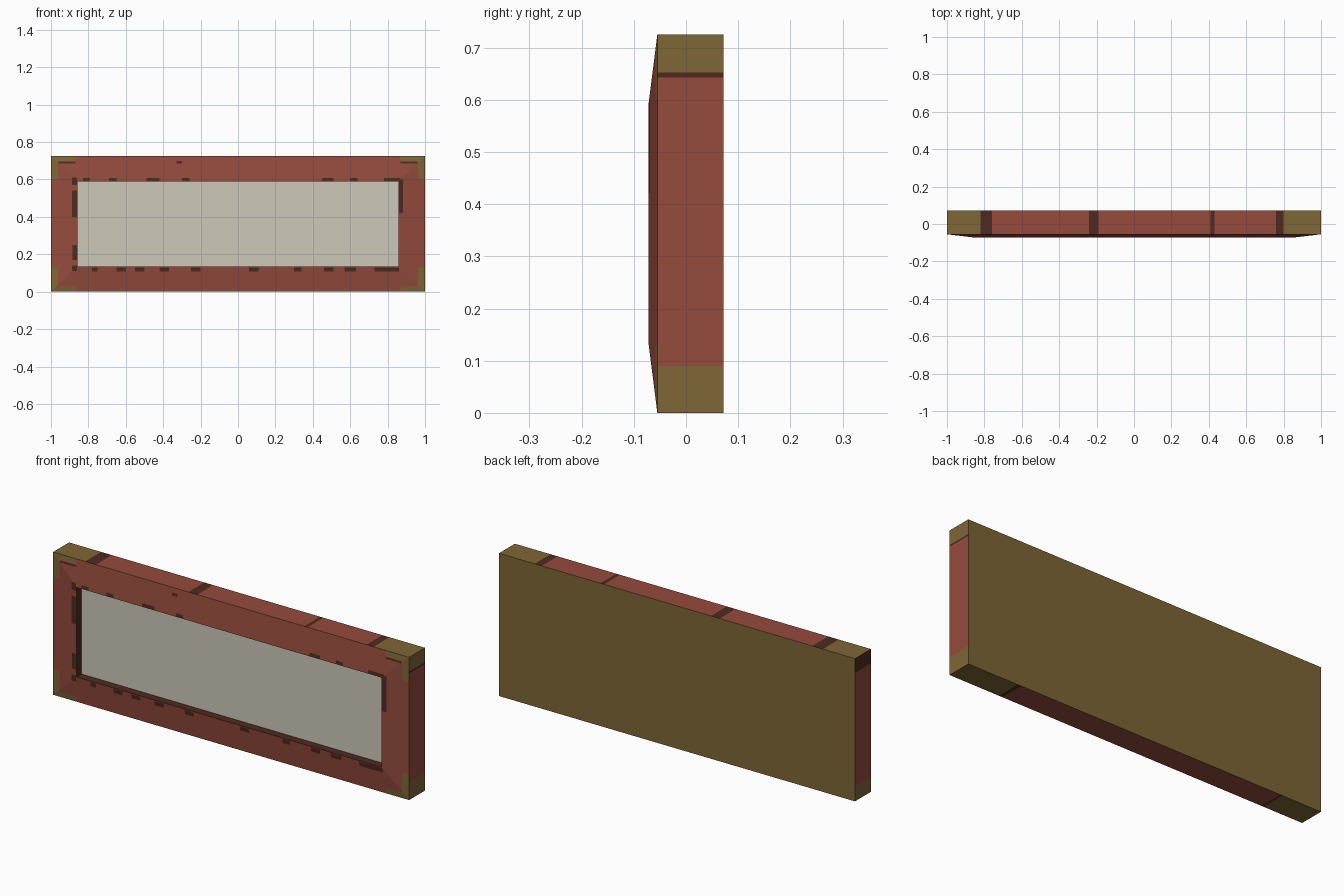
import bpy, bmesh
from mathutils import Vector

if "Cube" in bpy.data.objects:
    bpy.data.objects.remove(bpy.data.objects["Cube"])

W, H = 1.0, 0.725                      # half width, height
INNER = (-0.857, 0.857, 0.135, 0.59)   # opening: x0, x1, z0, z1
BACK, EDGE, RIM, FLOOR = 0.072, -0.055, -0.072, -0.032


def material(name, rgb):
    m = bpy.data.materials.new(name)
    m.diffuse_color = (*rgb, 1)
    m.use_nodes = True
    m.node_tree.nodes["Principled BSDF"].inputs["Base Color"].default_value = m.diffuse_color
    return m


red = material("painted red", (0.30, 0.070, 0.046))
olive = material("bare olive wood", (0.212, 0.133, 0.037))
dark = material("dark worn brown", (0.080, 0.023, 0.014))
cream = material("cream panel", (0.61, 0.58, 0.49))
RED, OLIVE, DARK = 0, 1, 2


def finish(bm, name, mats):
    me = bpy.data.meshes.new(name)
    bm.to_mesh(me)
    bm.free()
    for m in mats:
        me.materials.append(m)
    ob = bpy.data.objects.new(name, me)
    bpy.context.collection.objects.link(ob)


def ring(bm, rect, y):
    x0, x1, z0, z1 = rect
    return [bm.verts.new((x, y, z)) for x, z in ((x0, z0), (x1, z0), (x1, z1), (x0, z1))]


def paint(bm, normal, box, mat):
    """Cut the box outline into the faces that look along normal, and colour its inside."""
    normal = Vector(normal)
    bounds = [(a, v) for a, pair in box.items() for v in pair]

    def facing():
        return [f for f in bm.faces if f.normal.dot(normal) > 0.95]

    def overlaps(f):
        return all(max(v.co[a] for v in f.verts) > lo + 1e-5 and
                   min(v.co[a] for v in f.verts) < hi - 1e-5 for a, (lo, hi) in box.items())

    for axis, value in bounds:
        faces = [f for f in facing() if overlaps(f)]
        geom = faces + list({e for f in faces for e in f.edges}) + list({v for f in faces for v in f.verts})
        no, co = Vector((0, 0, 0)), Vector((0, 0, 0))
        no[axis], co[axis] = 1, value
        bmesh.ops.bisect_plane(bm, geom=geom, dist=1e-5, plane_co=co, plane_no=no)
    for f in facing():
        c = f.calc_center_median()
        if all(lo < c[a] < hi for a, (lo, hi) in box.items()):
            f.material_index = mat


# Frame: straight sides, sloping front, recess walls and back
bm = bmesh.new()
outer = (-W, W, 0, H)
rings = [ring(bm, outer, BACK), ring(bm, outer, EDGE), ring(bm, INNER, RIM), ring(bm, INNER, FLOOR)]
for k, (a, b) in enumerate(zip(rings, rings[1:])):
    for i in range(4):
        j = (i + 1) % 4
        f = bm.faces.new((a[i], b[i], b[j], a[j]))
        f.material_index = DARK if k == 2 else RED
back = bm.faces.new(rings[0])
back.material_index = OLIVE
bmesh.ops.recalc_face_normals(bm, faces=bm.faces)
if back.normal.y < 0:
    bmesh.ops.reverse_faces(bm, faces=bm.faces)
bm.normal_update()

# Bands on the top, bottom and end faces
TOP, BOTTOM, RIGHT, LEFT, FRONT = (0, 0, 1), (0, 0, -1), (1, 0, 0), (-1, 0, 0), (0, -1, 0)
Y = (EDGE - 0.001, BACK + 0.001)       # keeps clear of the recess walls by depth
OUT = {TOP: {2: (H - .01, H + .01)}, BOTTOM: {2: (-.01, .01)},
       RIGHT: {0: (W - .01, W + .01)}, LEFT: {0: (-W - .01, -W + .01)}}
for side, axis, lo, hi, mat in (
        (TOP, 0, -1.01, -0.82, OLIVE), (TOP, 0, -0.82, -0.76, DARK), (TOP, 0, -0.24, -0.19, DARK),
        (TOP, 0, 0.41, 0.43, DARK), (TOP, 0, 0.76, 0.80, DARK), (TOP, 0, 0.80, 1.01, OLIVE),
        (BOTTOM, 0, -1.01, -0.78, OLIVE), (BOTTOM, 0, -0.78, -0.77, DARK),
        (BOTTOM, 0, 0.70, 0.72, DARK), (BOTTOM, 0, 0.72, 1.01, OLIVE),
        (RIGHT, 2, -0.01, 0.09, OLIVE), (RIGHT, 2, 0.643, 0.652, DARK), (RIGHT, 2, 0.652, 0.74, OLIVE),
        (LEFT, 2, -0.01, 0.075, OLIVE), (LEFT, 2, 0.652, 0.74, DARK)):
    paint(bm, side, {axis: (lo, hi), **OUT[side]}, mat)

# Bare corners on the sloping front
for sx in (-1, 1):
    for x, z0, z1 in ((0.87, -0.01, 0.028), (0.962, 0.028, 0.13),
                      (0.87, 0.697, 0.74), (0.962, 0.60, 0.697)):
        paint(bm, FRONT, {0: tuple(sorted((sx * x, sx * 1.01))), 2: (z0, z1)}, OLIVE)
    paint(bm, FRONT, {0: tuple(sorted((sx * 0.87, sx * 0.96))), 2: (0.685, 0.695)}, DARK)

# Worn chips around the opening: x0, x1 along the top and bottom
for x0, x1 in ((-0.83, -0.79), (-0.69, -0.65), (-0.49, -0.42), (-0.30, -0.26),
               (0.45, 0.51), (0.60, 0.64), (0.78, 0.87)):
    paint(bm, FRONT, {0: (x0, x1), 2: (0.592, 0.608)}, DARK)
for x0, x1 in ((-0.78, -0.75), (-0.65, -0.60), (-0.55, -0.50), (-0.42, -0.37), (-0.25, -0.20),
               (0.06, 0.11), (0.30, 0.34), (0.46, 0.51), (0.57, 0.63), (0.73, 0.86)):
    paint(bm, FRONT, {0: (x0, x1), 2: (0.108, 0.130)}, DARK)
# Worn chips beside the opening: x0, x1, z0, z1
for x0, x1, z0, z1 in ((-0.888, -0.86, 0.57, 0.61), (-0.888, -0.86, 0.40, 0.54),
                       (-0.885, -0.86, 0.17, 0.25), (-0.888, -0.86, 0.11, 0.14),
                       (0.86, 0.882, 0.42, 0.60), (-0.33, -0.30, 0.685, 0.70)):
    paint(bm, FRONT, {0: (x0, x1), 2: (z0, z1)}, DARK)
finish(bm, "frame", (red, olive, dark))

# Recessed panel
bm = bmesh.new()
bm.faces.new(ring(bm, INNER, FLOOR))
finish(bm, "panel", (cream,))
